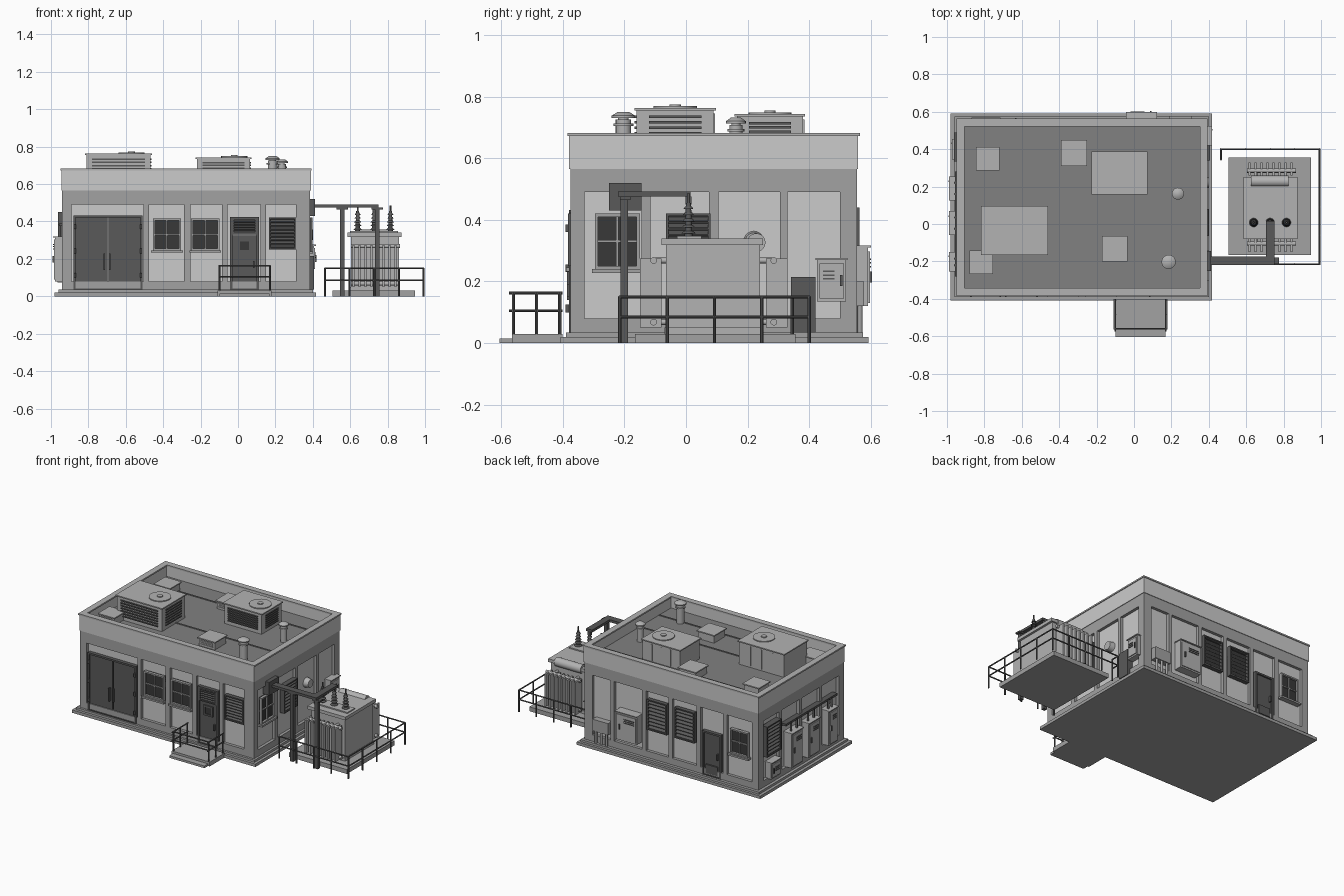
import bpy, bmesh, math
from mathutils import Vector, Matrix

if "Cube" in bpy.data.objects:
    bpy.data.objects.remove(bpy.data.objects["Cube"])

COL = dict(light=0.62, mid=0.36, metal=0.45, dark=0.10, glass=0.04, roof=0.22)
MATS = {}
for k, v in COL.items():
    MATS[k] = bpy.data.materials.new(k)
    MATS[k].diffuse_color = (v, v, v, 1)

# wall planes: (axis of depth, plane position, outward sign)
FACE = dict(F=(1, -.375, -1), B=(1, .555, 1), L=(0, -.94, -1), R=(0, .385, 1))


class Part:
    """One named object gathered from boxes and cylinders."""
    def __init__(self, name, mat):
        self.name, self.mat, self.bm = name, mat, bmesh.new()

    def box(self, x0, x1, y0, y1, z0, z1):
        m = Matrix.Translation(((x0 + x1) / 2, (y0 + y1) / 2, (z0 + z1) / 2)) @ Matrix.Diagonal((x1 - x0, y1 - y0, z1 - z0, 1))
        return bmesh.ops.create_cube(self.bm, size=1, matrix=m)['verts']

    def wall(self, f, u0, u1, d0, d1, z0, z1, shear=0):
        """Box on a wall: u along it, d outward from its plane."""
        ax, p, s = FACE[f]
        a, b = sorted((p + s * d0, p + s * d1))
        vs = self.box(u0, u1, a, b, z0, z1) if ax == 1 else self.box(a, b, u0, u1, z0, z1)
        mid = (a + b) / 2
        for v in vs:
            if (v.co[ax] - mid) * s > 0:
                v.co.z -= shear
        return self

    def rod(self, a, b, r, r2=None, n=12):
        a, b = Vector(a), Vector(b)
        d = b - a
        m = Matrix.Translation((a + b) / 2) @ d.to_track_quat('Z', 'Y').to_matrix().to_4x4()
        bmesh.ops.create_cone(self.bm, cap_ends=True, segments=n, radius1=r, radius2=r if r2 is None else r2, depth=d.length, matrix=m)
        return self

    def done(self, smooth=False):
        me = bpy.data.meshes.new(self.name)
        self.bm.to_mesh(me)
        self.bm.free()
        ob = bpy.data.objects.new(self.name, me)
        bpy.context.collection.objects.link(ob)
        me.materials.append(MATS[self.mat])
        if smooth:
            bpy.context.view_layer.objects.active = ob
            ob.select_set(True)
            bpy.ops.object.shade_smooth_by_angle(angle=math.radians(40))
            ob.select_set(False)
        return ob


def frame(p, f, u0, u1, z0, z1, d0, d1, t=.01):
    for a, b, c, e in ((u0, u0 + t, z0, z1), (u1 - t, u1, z0, z1), (u0 + t, u1 - t, z0, z0 + t), (u0 + t, u1 - t, z1 - t, z1)):
        p.wall(f, a, b, d0, d1, c, e)


def louver(f, name, u0, u1, z0, z1, d0=-.02, d1=.008, n=8):
    Part(name + "_back", 'glass').wall(f, u0, u1, d0, d0 + .006, z0, z1).done()
    p = Part(name, 'dark')
    frame(p, f, u0, u1, z0, z1, d0, d1, .008)
    step = (z1 - z0 - .016) / n
    for i in range(n):
        z = z0 + .008 + (i + .7) * step
        p.wall(f, u0 + .008, u1 - .008, d0 + .006, d1 - .003, z, z + .004, step * .6)
    p.done()


def window(f, name, u0, u1, z0, z1):
    Part(name + "_glass", 'glass').wall(f, u0, u1, -.02, -.012, z0, z1).done()
    p = Part(name + "_frame", 'mid')
    frame(p, f, u0, u1, z0, z1, -.02, .003)
    um, zm = (u0 + u1) / 2, (z0 + z1) / 2
    p.wall(f, um - .004, um + .004, -.013, -.003, z0, z1).wall(f, u0, u1, -.013, -.003, zm - .004, zm + .004)
    p.wall(f, u0 - .01, u1 + .01, -.02, .015, z0 - .012, z0).done()


def cabinet(f, name, u0, u1, z0, z1, d, mat='metal'):
    p = Part(name, mat).wall(f, u0, u1, -.02, d - .006, z0, z1)
    p.wall(f, u0 + .008, u1 - .008, d - .006, d, z0 + .01, z1 - .012)
    p.wall(f, u0 - .004, u1 + .004, -.02, d + .003, z1, z1 + .006).done()
    h, zm = u0 + (u1 - u0) * .78, (z0 + z1) / 2
    q = Part(name + "_fittings", 'dark').wall(f, h, h + .008, d, d + .007, zm - .018, zm + .018)
    for i in range(3):
        q.wall(f, u0 + .02, u0 + (u1 - u0) * .6, d, d + .004, z1 - .04 - i * .012, z1 - .035 - i * .012)
    q.done()


# foundation and walls
p = Part("foundation", 'mid')
p.box(-.98, .418, -.408, .592, 0, .02)
p.box(-.96, .40, -.39, .575, .02, .035)
p.done()
p = Part("wall_panels", 'light')
p.box(-.92, .365, -.355, .535, .03, .56)
p.done()
p = Part("wall_frame", 'mid')
PIL = dict(F=[(-.94, -.89), (-.505, -.475), (-.29, -.255), (-.085, -.055), (.12, .15), (.31, .385)],
           B=[(-.94, -.89), (-.70, -.67), (-.50, -.47), (-.285, -.255), (-.085, -.055), (.16, .185), (.325, .385)],
           L=[(-.355, -.32), (-.14, -.11), (.08, .11), (.30, .33), (.50, .535)],
           R=[(-.355, -.33), (-.145, -.115), (.075, .105), (.305, .33), (.50, .535)])
for f, cols in PIL.items():
    lo, hi = (-.94, .385) if f in 'FB' else (-.355, .535)
    for u0, u1 in cols:
        p.wall(f, u0, u1, -.02, 0, .08, .49)
    p.wall(f, lo, hi, -.02, 0, .035, .08).wall(f, lo, hi, -.02, 0, .49, .575)
p.done()

# parapet, coping and roof deck
p, c = Part("parapet", 'light'), Part("coping", 'metal')
for q, o, i, z0, z1 in ((p, .004, .028, .565, .672), (c, .009, .033, .672, .682)):
    x0, x1, y0, y1 = -.94 - o, .385 + o, -.375 - o, .555 + o
    t = o + i
    q.box(x0, x1, y0, y0 + t, z0, z1)
    q.box(x0, x1, y1 - t, y1, z0, z1)
    q.box(x0, x0 + t, y0 + t, y1 - t, z0, z1)
    q.box(x1 - t, x1, y0 + t, y1 - t, z0, z1)
    q.done()
p = Part("roof_deck", 'roof')
p.box(-.915, .36, -.35, .53, .55, .60)
for y in (-.215, -.005, .385):
    p.box(-.91, .355, y - .004, y + .004, .60, .605)
p.done()

# front: equipment doors, windows, entry door, louver
p = Part("equipment_doors", 'dark').wall('F', -.868, -.698, -.02, -.006, .037, .42).wall('F', -.692, -.522, -.02, -.006, .037, .42)
frame(p, 'F', -.88, -.51, .03, .432, -.02, .005, .012)
for u in (-.715, -.685):
    p.wall('F', u - .004, u + .004, -.006, .012, .14, .23)
for u in (-.872, -.518):
    for z in (.1, .23, .36):
        p.rod((u, -.385, z), (u, -.385, z + .025), .006)
p.done()
window('F', "front_window_left", -.455, -.305, .245, .415)
window('F', "front_window_right", -.25, -.10, .245, .415)
p = Part("entry_door", 'dark').wall('F', -.03, .10, -.02, -.006, .037, .325)
frame(p, 'F', -.042, .112, .03, .425, -.02, .005, .012)
frame(p, 'F', .0, .07, .235, .305, -.006, .002, .012)
p.wall('F', .08, .088, -.006, .012, .15, .19).done()
Part("entry_door_glass", 'glass').wall('F', .01, .06, -.006, -.003, .245, .295).done()
louver('F', "entry_transom_louver", -.03, .10, .33, .415, n=5)
louver('F', "front_louver", .165, .31, .25, .42)

# back: service door, window, louvers, cabinets
p = Part("service_door", 'dark').wall('B', -.645, -.525, -.02, -.006, .037, .325)
frame(p, 'B', -.657, -.513, .03, .337, -.02, .005, .012)
p.wall('B', -.63, -.54, -.006, .004, .05, .11).wall('B', -.635, -.627, -.006, .012, .16, .2).done()
window('B', "back_window", -.86, -.725, .235, .405)
louver('B', "back_louver_left", -.455, -.305, .23, .44)
louver('B', "back_louver_right", -.245, -.095, .23, .44)
cabinet('B', "back_cabinet", -.04, .12, .12, .31, .042)
p = Part("back_meter_box", 'mid').wall('B', .19, .31, -.02, .022, .12, .2)
for x in (.21, .25, .29):
    p.rod((x, .565, .03), (x, .565, .125), .008)
p.done(True)

# left side: louver, cabinets, conduit tray
louver('L', "left_louver", .335, .49, .24, .45, -.02, .022)
cabinet('L', "left_small_box", .35, .45, .075, .185, .03)
p = Part("left_conduits", 'dark').wall('L', -.28, .28, -.02, .018, .375, .39)
for i, (a, b) in enumerate(((.13, .25), (-.055, .065), (-.25, -.155))):
    cabinet('L', "left_cabinet_%d" % (i + 1), a, b, .08, .315, .045)
    for u in (a + .03, b - .03):
        p.rod((-.955, u, .31), (-.955, u, .385), .007)
p.done(True)

# right side: window, louver, lamp, panels
window('R', "right_window", -.295, -.15, .24, .42)
louver('R', "right_louver", -.065, .08, .23, .42, -.02, .014)
Part("wall_lamp", 'metal').rod((.36, .22, .33), (.40, .22, .33), .034, .028, 20).done(True)
Part("ground_panel", 'dark').wall('R', .34, .42, -.02, .02, .035, .215).done()
cabinet('R', "right_cabinet", .425, .52, .135, .27, .028)

# entry steps and railing
p = Part("entry_steps", 'mid')
p.box(-.11, .18, -.565, -.40, 0, .03)
p.box(-.10, .168, -.605, -.565, 0, .015)
p.done()
p = Part("entry_railing", 'dark')
for x in (-.1, .17):
    for y in (-.56, -.485, -.41):
        p.rod((x, y, .025), (x, y, .165), .0055, n=8)
    for z in (.105, .163):
        p.rod((x, -.575, z), (x, -.4, z), .0045, n=8)
for z in (.105, .163):
    p.rod((-.1, -.56, z), (.17, -.56, z), .0045, n=8)
p.done(True)

# rooftop units
for n, x0, x1, y0, y1, z1, fx in (("large", -.81, -.468, -.16, .09, .755, -.57), ("small", -.22, .065, .165, .38, .735, -.02)):
    p = Part("rooftop_unit_" + n, 'metal')
    p.box(x0, x1, y0, y1, .60, z1)
    p.box(x0 - .007, x1 + .007, y0 - .007, y1 + .007, z1, z1 + .008)
    yc = (y0 + y1) / 2
    p.rod((fx, yc, z1 + .008), (fx, yc, z1 + .014), .07, n=24).rod((fx, yc, z1 + .014), (fx, yc, z1 + .02), .018)
    for i in range(1, 4):
        x = x0 + (x1 - x0) * i / 4
        p.box(x - .003, x + .003, y1, y1 + .004, .61, z1 - .01)
    p.done(True)
    g = Part("rooftop_grille_" + n, 'dark')
    for i in range(7):
        z = .625 + i * (z1 - .65) / 6
        g.box(x0 + .03, x1 - .03, y0 - .007, y0, z, z + .008)
        g.box(x1, x1 + .005, y0 + .04, y1 - .04, z, z + .008)
    g.done()
for i, (x, y, w) in enumerate(((-.782, .35, .055), (-.32, .38, .062), (-.817, -.205, .055), (-.102, -.133, .06))):
    p = Part("roof_hood_%d" % (i + 1), 'metal')
    p.box(x - w, x + w, y - w, y + w, .60, .65)
    p.box(x - w - .008, x + w + .008, y - w - .008, y + w + .008, .65, .658)
    for z in (.612, .624, .636):
        p.box(x - w + .012, x + w - .012, y - w - .005, y - w, z, z + .005)
    p.done()
for n, x, y, z, r in (("front", .185, -.203, .75, .038), ("back", .235, .162, .732, .032)):
    p = Part("roof_vent_" + n, 'metal')
    p.rod((x, y, .60), (x, y, z - .025), r * .66, n=20).rod((x, y, z - .045), (x, y, z - .037), r * .85, n=20)
    p.rod((x, y, z - .025), (x, y, z - .008), r * .45).rod((x, y, z - .02), (x, y, z - .012), r, n=20)
    p.rod((x, y, z - .012), (x, y, z), r, r * .5, 20).done(True)

# transformer
p = Part("transformer_pad", 'mid')
p.box(.505, .945, -.165, .355, 0, .03)
p.done()
p = Part("transformer_tank", 'metal')
p.box(.605, .86, -.065, .24, .03, .32)
p.box(.585, .875, -.08, .25, .318, .34)
p.box(.60, .855, -.03, .05, .34, .348)
p.box(.60, .865, -.07, .245, .03, .05)
p.rod((.625, .228, .326), (.825, .228, .326), .03, n=20).done(True)
p = Part("transformer_radiators", 'metal')
for s in (-1, 1):
    y0, y1 = sorted((.09 + s * .17, .09 + s * .24))
    for i in range(8):
        x = .618 + i * .032
        p.box(x - .006, x + .006, y0, y1, .05, .275)
    ym = .09 + s * .195
    for z in (.068, .268):
        p.rod((.605, ym, z), (.865, ym, z), .011)
        for x in (.65, .81):
            p.rod((x, .09 + s * .14, z), (x, ym, z), .009)
p.done(True)
p = Part("bushings", 'dark')
for x in (.64, .728, .815):
    p.rod((x, .008, .345), (x, .008, .455), .013, .008).rod((x, .008, .455), (x, .008, .485), .005)
    for i in range(5):
        z = .355 + i * .02
        p.rod((x, .008, z), (x, .008, z + .009), .024 - i * .002, .015 - i * .001, 14)
p.done(True)

# cable duct and supports
p = Part("cable_duct", 'dark')
p.wall('R', -.25, -.145, -.02, .028, .43, .52)
p.box(.40, .75, -.22, -.175, .475, .492)
p.box(.705, .75, -.175, .015, .475, .492)
p.box(.718, .738, -.002, .018, .45, .475)
for x in (.557, .745):
    p.box(x - .012, x + .012, -.212, -.188, 0, .476)
    p.box(x - .03, x + .03, -.215, -.18, .465, .475)
p.done()

# safety fence around the transformer
p = Part("fence", 'dark')
PATH = [(.465, .345), (.465, .40), (.992, .40), (.992, -.215), (.465, -.215)]
for a, b in zip(PATH, PATH[1:]):
    a, b = Vector(a), Vector(b)
    for z in (.085, .15):
        p.rod((*a, z), (*b, z), .0045, n=8)
    k = max(1, round((b - a).length / .145))
    for i in range(k + 1):
        q = a.lerp(b, i / k)
        p.rod((*q, 0), (*q, .152), .0055, n=8)
p.done(True)

for m in bpy.data.materials:
    if m.users and not m.is_grease_pencil:
        m.use_nodes = True
        m.node_tree.nodes["Principled BSDF"].inputs["Base Color"].default_value = m.diffuse_color
